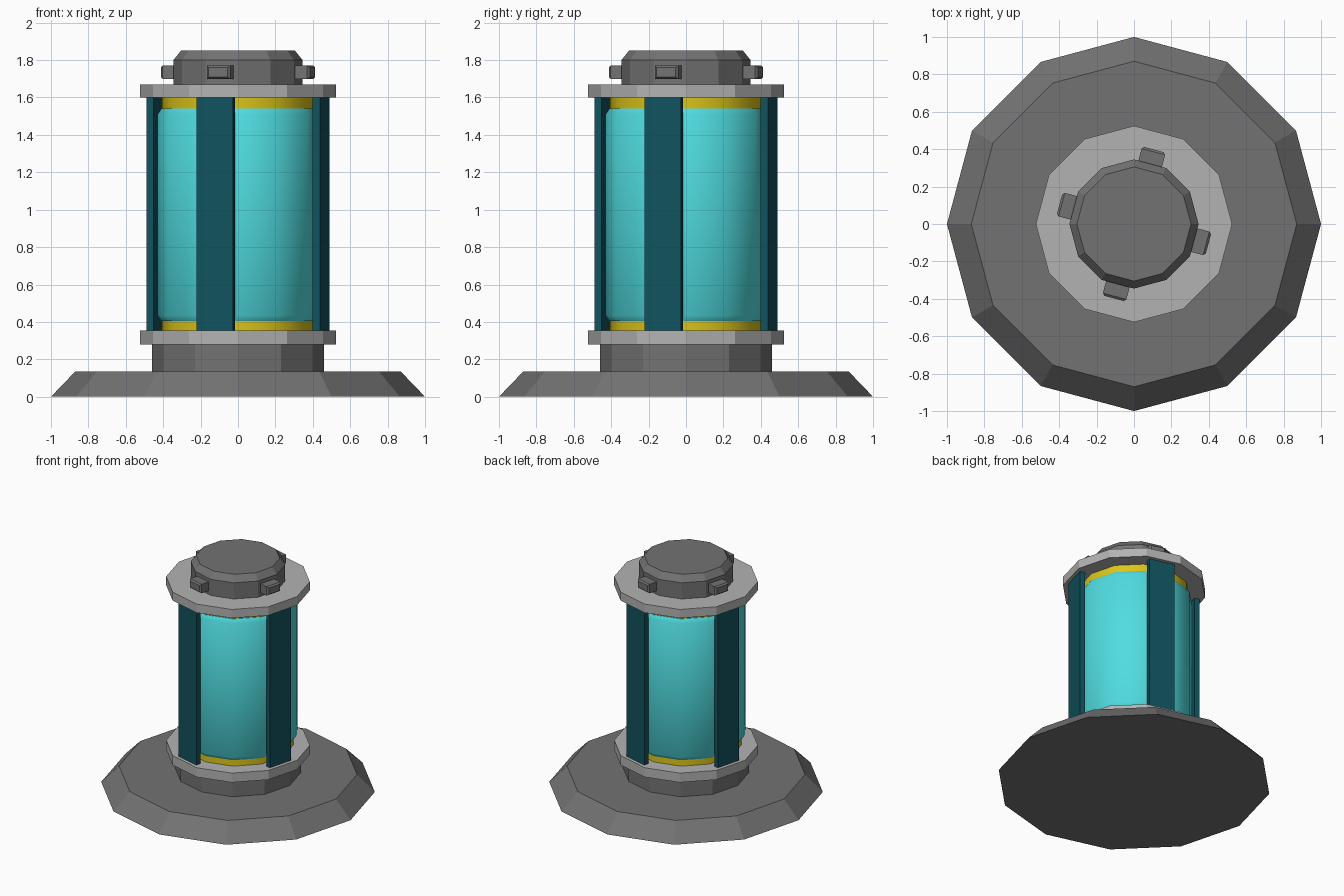
import bpy, math
from mathutils import Matrix

if "Cube" in bpy.data.objects:
    bpy.data.objects.remove(bpy.data.objects["Cube"])

SIDES = 12


def material(name, rgb):
    m = bpy.data.materials.new(name)
    m.diffuse_color = (*rgb, 1)
    m.use_nodes = True
    m.node_tree.nodes["Principled BSDF"].inputs["Base Color"].default_value = m.diffuse_color
    return m


DARK = material("dark_grey", (0.17, 0.17, 0.17))
LIGHT = material("light_grey", (0.45, 0.45, 0.45))
YELLOW = material("yellow", (0.72, 0.56, 0.01))
CYAN = material("cyan", (0.08, 0.72, 0.75))
TEAL = material("teal", (0.005, 0.085, 0.11))


def stack(name, loops, mat, smooth=False):
    """Closed solid from a stack of vertex loops of equal length."""
    n = len(loops[0])
    verts = [p for loop in loops for p in loop]
    faces = [list(range(n))[::-1],
             [(len(loops) - 1) * n + i for i in range(n)]]
    for k in range(len(loops) - 1):
        for i in range(n):
            j = (i + 1) % n
            faces.append([k * n + i, k * n + j, (k + 1) * n + j, (k + 1) * n + i])
    mesh = bpy.data.meshes.new(name)
    mesh.from_pydata(verts, [], faces)
    mesh.materials.append(mat)
    obj = bpy.data.objects.new(name, mesh)
    bpy.context.collection.objects.link(obj)
    if smooth:
        bpy.ops.object.select_all(action='DESELECT')
        obj.select_set(True)
        bpy.context.view_layer.objects.active = obj
        bpy.ops.object.shade_smooth_by_angle(angle=math.radians(35))
    return obj


def lathe(name, profile, mat, smooth=False):
    """Twelve-sided turned part from (radius, z) pairs, bottom to top."""
    step = 2 * math.pi / SIDES
    loops = [[(r * math.cos(i * step), r * math.sin(i * step), z)
              for i in range(SIDES)] for r, z in profile]
    return stack(name, loops, mat, smooth)


def radial_block(name, sections, z, angle, mat):
    """Block pointing outwards; sections are (radius, half width, half height)."""
    loops = [[(r, -w, z - h), (r, w, z - h), (r, w, z + h), (r, -w, z + h)]
             for r, w, h in sections]
    obj = stack(name, loops, mat)
    obj.data.transform(Matrix.Rotation(math.radians(angle), 4, 'Z'))
    return obj


# Base plate and neck
lathe("base_plate", [(1.0, 0), (0.87, 0.135)], DARK)
lathe("neck", [(0.46, 0.13), (0.46, 0.285)], DARK)

# Collars below and above the tank
lathe("lower_collar", [(0.525, 0.28), (0.525, 0.355)], LIGHT)
lathe("upper_collar", [(0.525, 1.60), (0.525, 1.67)], LIGHT)

# Yellow seals and glass tank
lathe("lower_seal", [(0.405, 0.35), (0.405, 0.41)], YELLOW, True)
lathe("upper_seal", [(0.405, 1.535), (0.405, 1.605)], YELLOW, True)
lathe("tank", [(0.41, 0.405), (0.43, 0.435), (0.43, 1.51), (0.41, 1.54)], CYAN, True)

# Cap with chamfered top
lathe("cap", [(0.345, 1.665), (0.345, 1.80), (0.305, 1.85)], DARK)

# Four guard slats and four cap lugs, one per quarter
for k in range(4):
    a = 75 + 90 * k
    radial_block(f"guard_slat_{k + 1}",
                 [(0.44, 0.1, 0.6275), (0.48, 0.1, 0.6275)], 0.9775, a, TEAL)
    radial_block(f"cap_lug_{k + 1}",
                 [(0.30, 0.065, 0.036), (0.40, 0.065, 0.036), (0.412, 0.053, 0.026)],
                 1.735, a, DARK)
